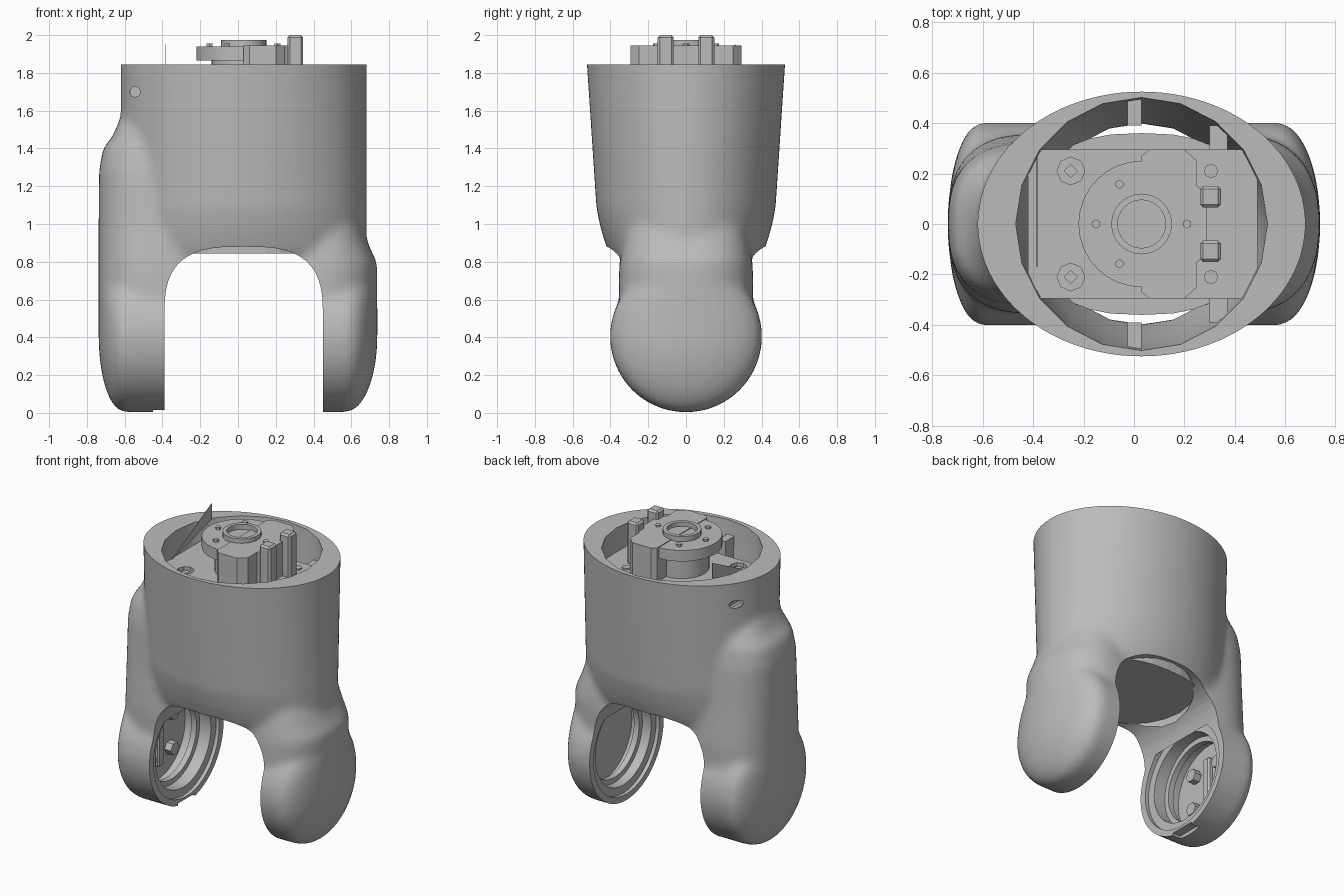
import bpy, bmesh, math
from mathutils import Matrix

cube = bpy.data.objects.get("Cube")
if cube:
    bpy.data.objects.remove(cube)

grey = bpy.data.materials.new("light_grey")
grey.use_nodes = True
COLOUR = (0.5, 0.5, 0.5, 1)
grey.diffuse_color = COLOUR
grey.node_tree.nodes["Principled BSDF"].inputs["Base Color"].default_value = COLOUR


def finish(name, bm):
    bmesh.ops.recalc_face_normals(bm, faces=bm.faces)
    mesh = bpy.data.meshes.new(name)
    bm.to_mesh(mesh)
    bm.free()
    mesh.materials.append(grey)
    ob = bpy.data.objects.new(name, mesh)
    bpy.context.collection.objects.link(ob)
    return ob


def skin(name, rings):
    """Closed surface through equal-length rings of points."""
    bm = bmesh.new()
    loops = [[bm.verts.new(p) for p in ring] for ring in rings]
    n = len(loops[0])
    for a, b in zip(loops, loops[1:]):
        for i in range(n):
            j = (i + 1) % n
            bm.faces.new((a[i], a[j], b[j], b[i]))
    bm.faces.new(loops[0])
    bm.faces.new(loops[-1])
    return finish(name, bm)


def oval(a, power=2):
    c, s = math.cos(a), math.sin(a)
    e = 2 / power
    return math.copysign(abs(c) ** e, c), math.copysign(abs(s) ** e, s)


def loft(name, sections, power=2, n=64):
    """Stack of ovals: (z, centre x, half width, half depth)."""
    angles = [2 * math.pi * i / n for i in range(n)]
    return skin(name, [[(cx + rx * oval(a, power)[0], ry * oval(a, power)[1], z)
                        for a in angles] for z, cx, rx, ry in sections])


def lobe(name, side, rim):
    """Round joint end, domed outwards from the rim and rounded below."""
    rings = []
    steps = [(0.3, 0.402)]
    for k in range(13):
        a = math.pi / 2 * k / 12
        steps.append((rim + (0.738 - rim) * math.sin(a), max(0.402 * math.cos(a), 0.01)))
    for x, r in steps:
        ring = []
        for i in range(64):
            a = 2 * math.pi * i / 64
            s = math.sin(a)
            ring.append((side * x, r * math.cos(a), 0.405 + (0.4 if s > 0 else r) * s))
        rings.append(ring)
    return skin(name, rings)


def box(name, x, y, z, bevel=0):
    bm = bmesh.new()
    size = [b - a for a, b in (x, y, z)]
    mid = [(a + b) / 2 for a, b in (x, y, z)]
    bmesh.ops.create_cube(bm, size=1, matrix=Matrix.Translation(mid) @ Matrix.Diagonal((*size, 1)))
    if bevel:
        bmesh.ops.bevel(bm, geom=bm.edges[:], offset=bevel, segments=1, affect='EDGES')
    return finish(name, bm)


def rod(name, axis, start, end, a, b, r, n=48):
    """Cylinder from start to end along an axis, a and b being the other coordinates."""
    bm = bmesh.new()
    mid = (start + end) / 2
    if axis == 'X':
        m = Matrix.Translation((mid, a, b)) @ Matrix.Rotation(math.pi / 2, 4, 'Y')
    elif axis == 'Y':
        m = Matrix.Translation((a, mid, b)) @ Matrix.Rotation(math.pi / 2, 4, 'X')
    else:
        m = Matrix.Translation((a, b, mid))
    bmesh.ops.create_cone(bm, cap_ends=True, segments=n, radius1=r, radius2=r,
                          depth=abs(end - start), matrix=m)
    return finish(name, bm)


def apply(ob):
    deps = bpy.context.evaluated_depsgraph_get()
    mesh = bpy.data.meshes.new_from_object(ob.evaluated_get(deps))
    ob.modifiers.clear()
    ob.data = mesh


def cut(ob, cutter):
    m = ob.modifiers.new("cut", 'BOOLEAN')
    m.operation, m.object, m.solver = 'DIFFERENCE', cutter, 'EXACT'
    apply(ob)
    bpy.data.objects.remove(cutter)


# Outer casing: oval body, tall side column, short side neck and two round ends
parts = [
    loft("body", [(0.4, 0.03, 0.62, 0.28), (0.74, 0.03, 0.64, 0.35), (0.87, 0.03, 0.65, 0.418),
                  (0.97, 0.03, 0.65, 0.45), (1.08, 0.03, 0.65, 0.474), (2.0, 0.03, 0.65, 0.535)], n=96),
    loft("column", [(0.4, -0.4, 0.338, 0.355), (0.75, -0.4, 0.338, 0.355), (1.0, -0.4, 0.338, 0.335),
                    (1.28, -0.4, 0.336, 0.32), (1.4, -0.4, 0.315, 0.3), (1.47, -0.4, 0.26, 0.28),
                    (1.55, -0.4, 0.228, 0.22), (1.65, -0.4, 0.18, 0.12)], 2.6),
    loft("neck", [(0.4, 0.4, 0.32, 0.355), (0.75, 0.4, 0.335, 0.355), (0.8, 0.4, 0.335, 0.35),
                  (0.87, 0.4, 0.3, 0.34), (0.95, 0.4, 0.27, 0.325), (1.15, 0.4, 0.2, 0.28)], 2.4),
    lobe("lobe_a", -1, 0.6), lobe("lobe_b", 1, 0.57)]
bm = bmesh.new()
for p in parts:
    bm.from_mesh(p.data)
    bpy.data.objects.remove(p)
casing = finish("fork_casing", bm)
remesh = casing.modifiers.new("merge", 'REMESH')
remesh.mode, remesh.voxel_size = 'VOXEL', 0.02
soften = casing.modifiers.new("soften", 'SMOOTH')
soften.factor, soften.iterations = 0.5, 14
apply(casing)

# Flat top, arch between the legs and hollow inside
cut(casing, box("top_cutter", (-1, 1), (-1, 1), (1.845, 2.3)))
arch = [(0.45, -0.2)]
for i in range(25):
    u, v = oval(math.pi * i / 24, 3)
    arch.append((0.03 + 0.42 * u, 0.5 + 0.38 * v))
arch.append((-0.39, -0.2))
cut(casing, skin("arch_cutter", [[(x, y, z) for x, z in arch] for y in (-1, 1)]))
cut(casing, loft("hollow_cutter", [(0.75, 0.03, 0.36, 0.385), (0.9, 0.03, 0.42, 0.4),
                                   (1.1, 0.03, 0.48, 0.45), (1.9, 0.03, 0.5, 0.505)], n=20))
# Bearing seats in both legs, bottom notch and side pin holes
for start, lip, floor in ((-0.38, -0.415, -0.61), (0.44, 0.475, 0.62)):
    cut(casing, rod("seat_cutter", 'X', start, lip, 0, 0.4, 0.355))
    cut(casing, rod("bore_cutter", 'X', start, floor, 0, 0.4, 0.3))
cut(casing, box("notch_cutter", (-0.45, -0.3), (-0.09, 0.09), (-0.1, 0.03)))
for s in (-1, 1):
    cut(casing, rod("pin_cutter", 'Y', s * 0.16, s * 0.8, -0.545, 1.7, 0.028, 10))

# Bearing rings and bolts inside the legs
smooth = [casing]
for side, x in ((-1, -0.5), (1, 0.54)):
    ring = rod("bearing_ring", 'X', x, x + side * 0.04, 0, 0.4, 0.305)
    cut(ring, rod("ring_cutter", 'X', x - 0.1, x + 0.1, 0, 0.4, 0.265))
    smooth.append(ring)
for y, z in ((-0.12, 0.52), (0.12, 0.52), (-0.12, 0.28), (0.12, 0.28)):
    rod("leg_bolt", 'X', -0.62, -0.56, y, z, 0.045, 6)
box("leg_bracket", (-0.62, -0.58), (-0.03, 0.03), (0.2, 0.6), 0.01)

# Inner frame
loft("inner_floor", [(0.845, 0.03, 0.4, 0.36), (0.93, 0.03, 0.43, 0.36)], 2.6, 32)
box("inner_core", (-0.32, 0.38), (-0.28, 0.28), (0.92, 1.66))
plate = box("mount_plate", (-0.42, 0.49), (-0.295, 0.295), (1.65, 1.71))
for y in (-0.21, 0.21):
    cut(plate, rod("hole_cutter", 'Z', 1.68, 1.8, -0.25, y, 0.055, 8))
    rod("plate_bolt", 'Z', 1.67, 1.7, -0.25, y, 0.028, 4)
    rod("small_bolt", 'Z', 1.7, 1.72, 0.305, y, 0.028, 8)
for s in (-1, 1):
    box("wall_rib", (-0.025, 0.03), sorted((s * 0.39, s * 0.495)), (1.5, 1.75))
    box("corner_tab", (0.3, 0.37), sorted((s * 0.29, s * 0.39)), (1.62, 1.7))

# Motor block with its round flange, hub and prongs
smooth.append(rod("flange", 'Z', 1.865, 1.94, 0.03, 0, 0.25, 32))
smooth.append(rod("flange_stem", 'Z', 1.7, 1.88, 0.03, 0, 0.17, 32))
outline = [(0.03, -0.27), (0.06, -0.295), (0.2, -0.295), (0.25, -0.25), (0.25, -0.15), (0.29, -0.12),
           (0.29, 0.12), (0.25, 0.15), (0.25, 0.25), (0.2, 0.295), (0.06, 0.295), (0.03, 0.27)]
skin("motor_block", [[(x, y, z) for x, y in outline] for z in (1.7, 1.945)])
hub = rod("hub_ring", 'Z', 1.93, 1.975, 0.03, 0, 0.12, 32)
cut(hub, rod("hub_cutter", 'Z', 1.9, 2.1, 0.03, 0, 0.095, 32))
smooth.append(hub)
for y in (-0.108, 0.108):
    box("prong", (0.262, 0.345), (y - 0.042, y + 0.042), (1.7, 2.0), 0.012)
for degrees in (0, 119, 180, 241):
    a = math.radians(degrees)
    rod("flange_pin", 'Z', 1.93, 1.955, 0.03 + 0.18 * math.cos(a), 0.18 * math.sin(a), 0.018, 6)

# Thin upright fin beside the plate
fin = [(-0.17, 1.73), (0.265, 1.95), (0.265, 1.84)]
skin("fin", [[(x, y, z) for y, z in fin] for x in (-0.387, -0.383)])

for ob in smooth:
    bpy.ops.object.select_all(action='DESELECT')
    ob.select_set(True)
    bpy.context.view_layer.objects.active = ob
    bpy.ops.object.shade_smooth_by_angle(angle=math.radians(32))
